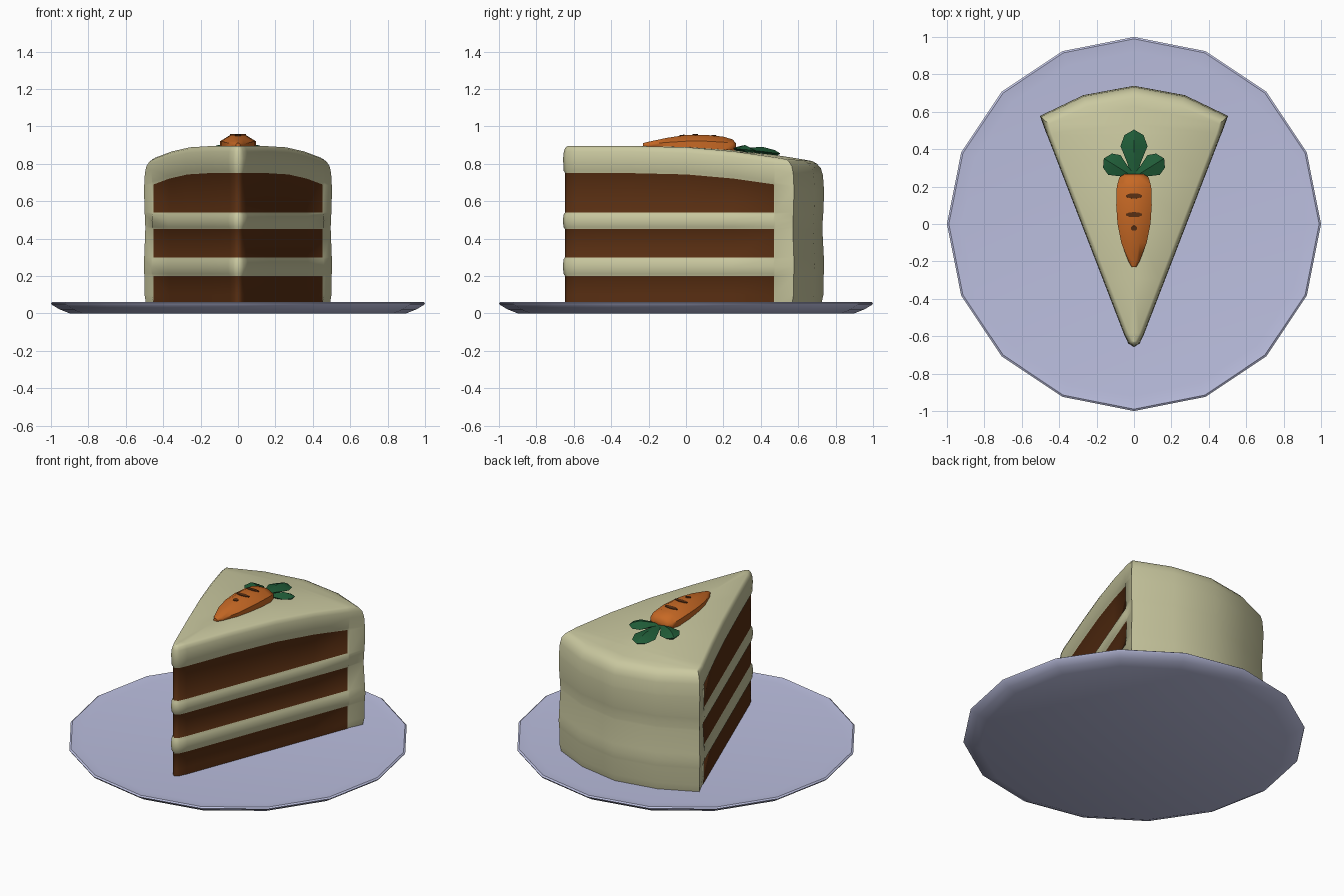
import bpy, bmesh, math
from mathutils import Matrix, Vector

if "Cube" in bpy.data.objects:
    bpy.data.objects.remove(bpy.data.objects["Cube"])


def material(name, rgb):
    m = bpy.data.materials.new(name)
    m.diffuse_color = (*rgb, 1)
    m.use_nodes = True
    m.node_tree.nodes["Principled BSDF"].inputs["Base Color"].default_value = m.diffuse_color
    return m


CREAM = material("cream", (0.59, 0.58, 0.35))
SPONGE = material("sponge brown", (0.10, 0.028, 0.006))
PLATE = material("plate lilac", (0.50, 0.52, 0.74))
ORANGE = material("carrot orange", (0.57, 0.14, 0.018))
GREEN = material("leaf green", (0.014, 0.105, 0.038))


def finish(name, bm, mats, angle=35, recalc=True):
    if recalc:
        bmesh.ops.recalc_face_normals(bm, faces=bm.faces)
    me = bpy.data.meshes.new(name)
    bm.to_mesh(me)
    bm.free()
    for m in mats:
        me.materials.append(m)
    me.shade_smooth()
    me.set_sharp_from_angle(angle=math.radians(angle))
    ob = bpy.data.objects.new(name, me)
    bpy.context.collection.objects.link(ob)
    return ob


def loft(bm, rings):
    """Skin closed rings of points and cap both ends."""
    vs = [[bm.verts.new(p) for p in r] for r in rings]
    n = len(vs[0])
    for a, b in zip(vs, vs[1:]):
        for i in range(n):
            j = (i + 1) % n
            bm.faces.new((a[i], a[j], b[j], b[i]))
    bm.faces.new(vs[0][::-1])
    bm.faces.new(vs[-1])


# Plate: 16-sided shallow dish
bm = bmesh.new()
prof = [(0.9, 0), (0.955, 0.022), (0.995, 0.046), (1.0, 0.055), (0.99, 0.062),
        (0.975, 0.06), (0.92, 0.055)]
loft(bm, [[(r * math.cos(k * math.pi / 8), r * math.sin(k * math.pi / 8), z)
           for k in range(16)] for r, z in prof])
finish("plate", bm, [PLATE])

# Cake slice: right half outline from the tip round to the back, then mirrored
side = [(0.05 + 0.386 * (y + 0.59), y) for y in (-0.59, -0.3, 0.0, 0.25, 0.468)]
outline = [(0, -0.655), (0.028, -0.637)] + side + \
    [(0.4615, 0.476), (0.5, 0.575), (0.27, 0.685), (0, 0.735)]
LAST_SPONGE = 6  # outline index where the sponge stops
N = len(outline)
# (z, side offset, back offset, follows the domed top)
levels = [(0.05, -.008, -.012, 0), (0.10, -.008, 0, 0), (0.20, -.008, 0, 0),
          (0.212, 0, .002, 0), (0.25, .003, .004, 0), (0.288, 0, .003, 0),
          (0.30, -.008, .002, 0), (0.45, -.008, -.006, 0), (0.462, 0, -.006, 0),
          (0.495, .003, -.004, 0), (0.528, 0, -.002, 0), (0.54, -.008, 0, 0),
          (0.75, -.008, .003, 1), (0.765, 0, .002, 1), (0.83, .002, -.003, 1),
          (0.865, -.002, -.014, 1), (0.885, -.009, -.035, 1), (0.895, -.022, -.06, 1)]
SPONGE_LEVELS = {0, 1, 6, 11}


def droop(x, y):
    r = math.hypot(x, y + 0.655)
    return 0.06 * (max(r - 0.45, 0) / 0.76) ** 2


normals = []
for i in range(N):
    a, b = Vector(outline[max(i - 1, 0)]), Vector(outline[min(i + 1, N - 1)])
    t = (b - a).normalized()
    normals.append(Vector((t.y, -t.x)))
normals[0], normals[-1] = Vector((0, -1)), Vector((0, 1))

bm = bmesh.new()
rings = []
for z, s_off, b_off, dome in levels:
    ring = []
    for i, p in enumerate(outline):
        use_side = i <= LAST_SPONGE or (z > 0.76 and p[1] < 0.56)
        q = Vector(p) + normals[i] * (s_off if use_side else b_off)
        q.x = max(q.x, 0)
        ring.append(bm.verts.new((q.x, q.y, z - dome * droop(q.x, q.y))))
    rings.append(ring)
for l, (a, b) in enumerate(zip(rings, rings[1:])):
    for i in range(N - 1):
        f = bm.faces.new((a[i], a[i + 1], b[i + 1], b[i]))
        f.material_index = int(l in SPONGE_LEVELS and i < LAST_SPONGE)
# domed top, joined to a centre line
top = rings[-1]
mid = [bm.verts.new((0, v.co.y, 0.895 - droop(0, v.co.y))) for v in top[1:-1]]
mid = [top[0]] + mid + [top[-1]]
for i in range(N - 1):
    vs = list(dict.fromkeys((top[i], top[i + 1], mid[i + 1], mid[i])))
    bm.faces.new(vs)
bm.faces.new(rings[0][::-1])
cake = finish("cake_slice", bm, [CREAM, SPONGE], 40, recalc=False)
mod = cake.modifiers.new("mirror", 'MIRROR')
mod.merge_threshold = 0.002

# Carrot: eight-sided tapered body lying along y (y, half width, centre z, half height)
bm = bmesh.new()
sections = [(-0.23, .012, .900, .010), (-0.2, .030, .898, .020), (-0.1, .068, .897, .042),
            (0, .088, .897, .057), (0.1, .095, .897, .058), (0.2, .092, .895, .050),
            (0.25, .078, .892, .038), (0.268, .05, .888, .02)]
c8 = math.cos(math.pi / 8)
loft(bm, [[(w * math.cos((k + .5) * math.pi / 4) / c8, y,
            zc + h * math.sin((k + .5) * math.pi / 4) / c8) for k in range(8)]
          for y, w, zc, h in sections])
finish("carrot", bm, [ORANGE], 50)

# Carrot marks: thin oval plates (y, top z, slope, half length)
for n, (y, z, slope, half) in enumerate([(0.15, .950, -.1, .045), (0.05, .9545, .01, .045),
                                         (-0.022, .9508, .15, .018)]):
    bm = bmesh.new()
    bmesh.ops.create_cone(bm, cap_ends=True, segments=10, radius1=1, radius2=1, depth=1,
                          matrix=Matrix.Translation((0, y, z)) @
                          Matrix.Rotation(math.atan(slope), 4, 'X') @
                          Matrix.Diagonal((half, 0.014, 0.007, 1)))
    finish(f"carrot_mark_{n + 1}", bm, [SPONGE])

# Leaves: domed low-poly blades (angle, length, half width)
shape = [(0, .2), (.3, .5), (.65, 1), (.88, .72), (1, 0)]
for name, ang, length, wide in [("leaf_middle", 0, .255, .072),
                                ("leaf_right", -58, .19, .062),
                                ("leaf_left", 58, .19, .062)]:
    bm = bmesh.new()
    rot = Matrix.Rotation(math.radians(ang), 3, 'Z')

    def vert(x, t, lift):
        p = rot @ Vector((x, t * length, 0)) + Vector((0, 0.25, 0))
        return bm.verts.new((p.x, p.y, 0.895 - droop(p.x, p.y) + lift))

    rim_r = [vert(w * wide, t, .010) for t, w in shape[:-1]]
    rim_l = [vert(-w * wide, t, .010) for t, w in shape[:-1]]
    tip = vert(0, 1, .012)
    for lifts in ((.010, .022, .034, .026), (-.012,) * 4):
        rib = [vert(0, t, h) for (t, _), h in zip(shape, lifts)]
        for rim in (rim_r, rim_l):
            for i in range(3):
                bm.faces.new((rib[i], rim[i], rim[i + 1], rib[i + 1]))
            bm.faces.new((rib[3], rim[3], tip))
    finish(name, bm, [GREEN], 25)
